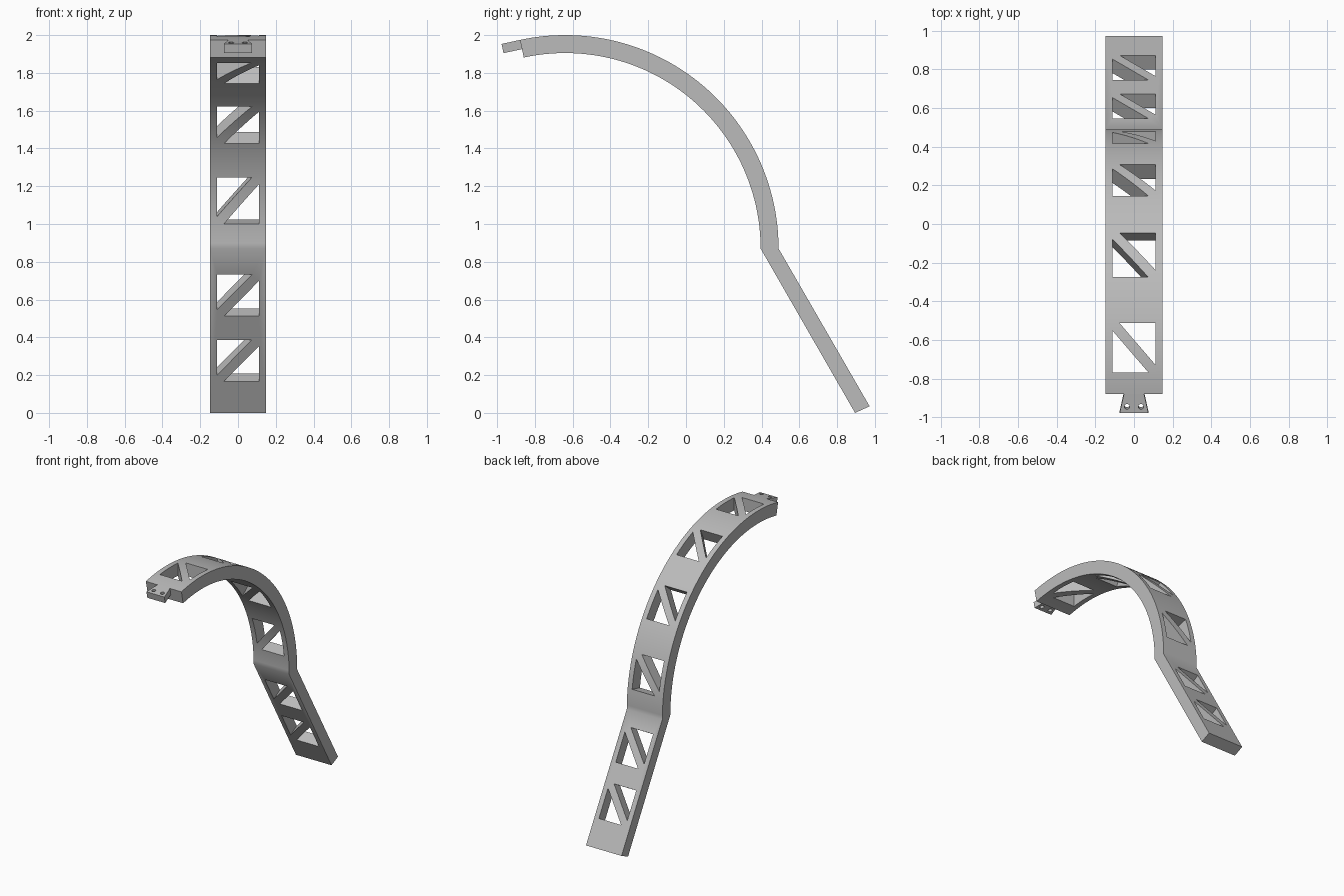
import bpy, bmesh
from math import radians, sin, cos, pi
from mathutils import Vector

cube = bpy.data.objects.get("Cube")
if cube:
    bpy.data.objects.remove(cube)

HALF_W = 0.147                    # half width of the strap
CY, CZ = -0.64, 0.87              # arc centre
R_OUT, R_IN = 1.13, 1.035
ARC_END = radians(102.2)
STEPS = 64

grey = bpy.data.materials.new("plain_grey")
grey.use_nodes = True
colour = (0.5, 0.5, 0.5, 1)
grey.diffuse_color = colour
grey.node_tree.nodes["Principled BSDF"].inputs["Base Color"].default_value = colour


def on_arc(radius, t):
    return Vector((0, CY + radius * cos(t), CZ + radius * sin(t)))


def add_prism(bm, low, high):
    """Close a solid between two matching outlines."""
    a = [bm.verts.new(p) for p in low]
    b = [bm.verts.new(p) for p in high]
    bm.faces.new(a)
    bm.faces.new(b[::-1])
    for i in range(len(a)):
        j = (i + 1) % len(a)
        bm.faces.new((a[i], b[i], b[j], a[j]))


def local_prism(bm, outline, origin, t, n0, n1):
    """Outline in (across, along) coordinates, extruded along the strap normal."""
    along = Vector((0, -sin(t), cos(t)))
    normal = Vector((0, cos(t), sin(t)))
    flat = [origin + Vector((x, 0, 0)) + along * s for x, s in outline]
    add_prism(bm, [p + normal * n0 for p in flat], [p + normal * n1 for p in flat])


def finish(bm, name):
    bmesh.ops.recalc_face_normals(bm, faces=bm.faces)
    mesh = bpy.data.meshes.new(name)
    bm.to_mesh(mesh)
    bm.free()
    mesh.materials.append(grey)
    obj = bpy.data.objects.new(name, mesh)
    bpy.context.collection.objects.link(obj)
    return obj


def select(obj):
    bpy.ops.object.select_all(action='DESELECT')
    obj.select_set(True)
    bpy.context.view_layer.objects.active = obj


def cut(obj, cutter):
    cutter.hide_render = True
    mod = obj.modifiers.new("cut", 'BOOLEAN')
    mod.operation = 'DIFFERENCE'
    mod.solver = 'EXACT'
    mod.object = cutter
    select(obj)
    bpy.ops.object.modifier_apply(modifier=mod.name)
    bpy.data.objects.remove(cutter)


# Strap: straight leg running into a long arc
angles = [ARC_END * i / STEPS for i in range(STEPS + 1)]
profile = [Vector((0, 0.895, 0)), Vector((0, 0.972, 0.035))]
profile += [on_arc(R_OUT, t) for t in angles]
profile += [on_arc(R_IN, t) for t in reversed(angles)]
side = Vector((HALF_W, 0, 0))
bm = bmesh.new()
add_prism(bm, [p - side for p in profile], [p + side for p in profile])
strap = finish(bm, "curved_strap")

# Window cutters: two triangles leaving a diagonal brace
W, H = 0.11, 0.127
triangle = [(-W, -H + 0.04), (-W, H), (W - 0.036, H)]
opposite = [(-x, -s) for x, s in triangle]
R_MID = (R_OUT + R_IN) / 2
places = [(on_arc(R_MID, radians(a)), radians(a)) for a in (14.3, 39.5, 64.7, 90)]
for z in (0.30, 0.645):
    places.append((Vector((0, 0.436 + (0.88 - z) * 0.577 + 0.006, z)), radians(30)))
bm = bmesh.new()
for origin, t in places:
    for outline in (triangle, opposite):
        local_prism(bm, outline, origin, t, -0.12, 0.12)
cut(strap, finish(bm, "window_cutters"))

# Dovetail tab on the arc tip, with two pin holes
tip = on_arc(R_OUT, ARC_END)
bm = bmesh.new()
local_prism(bm, [(-0.052, 0), (0.052, 0), (0.074, 0.1), (-0.074, 0.1)],
            tip, ARC_END, -0.05, 0)
tab = finish(bm, "dovetail_tab")
bm = bmesh.new()
for x in (-0.036, 0.036):
    ring = [(x + 0.014 * cos(2 * pi * i / 24), 0.067 + 0.014 * sin(2 * pi * i / 24))
            for i in range(24)]
    local_prism(bm, ring, tip, ARC_END, -0.1, 0.05)
cut(tab, finish(bm, "pin_hole_cutters"))

for obj in (strap, tab):
    select(obj)
    bpy.ops.object.shade_smooth_by_angle(angle=radians(35))
